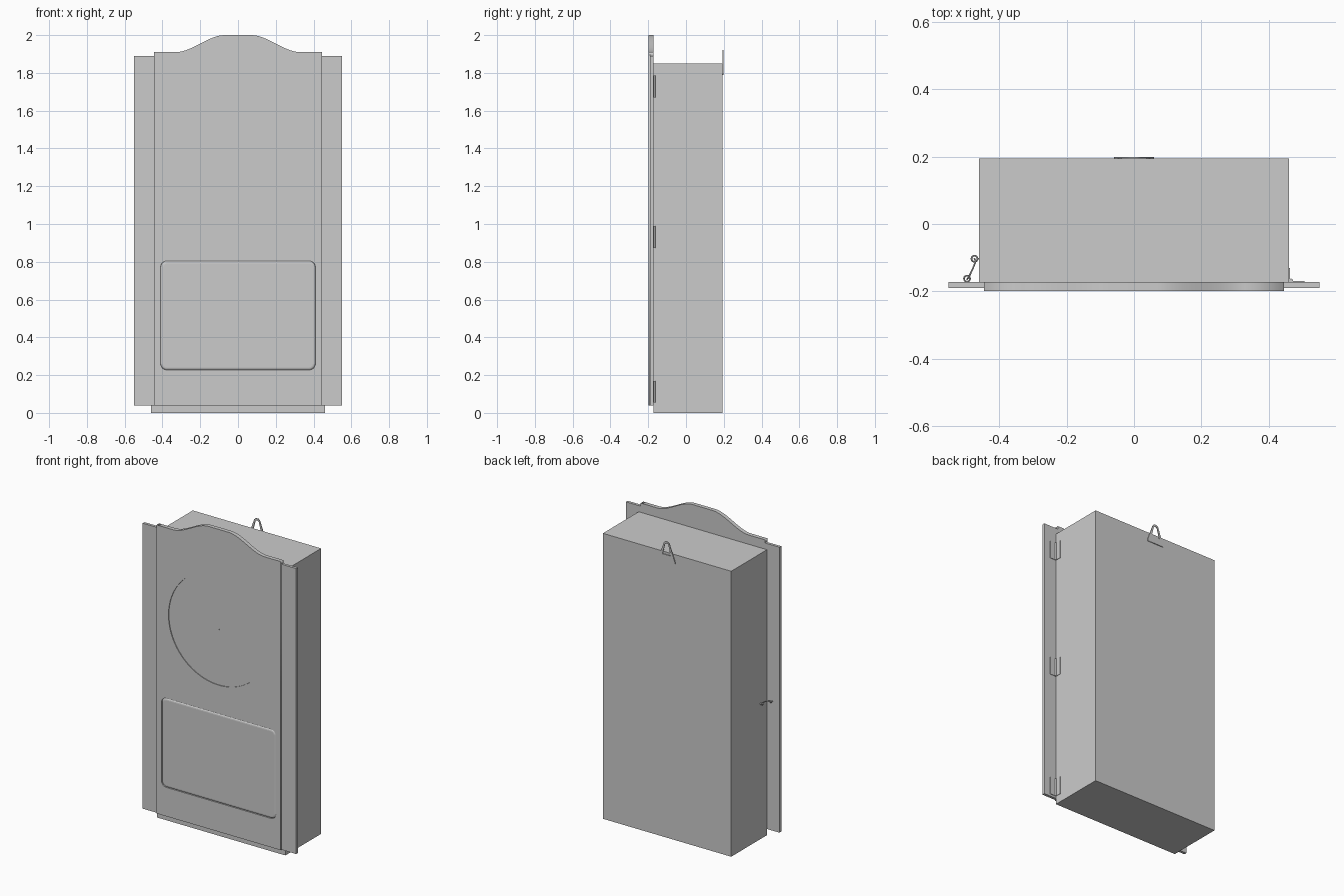
import bpy, bmesh
from math import pi, sin, cos

if "Cube" in bpy.data.objects:
    bpy.data.objects.remove(bpy.data.objects["Cube"])


def box(name, x0, x1, y0, y1, z0, z1):
    bpy.ops.mesh.primitive_cube_add(size=1, location=((x0 + x1) / 2, (y0 + y1) / 2, (z0 + z1) / 2))
    o = bpy.context.object
    o.name = name
    o.dimensions = (x1 - x0, y1 - y0, z1 - z0)
    bpy.ops.object.transform_apply(location=False, rotation=False, scale=True)
    return o


def plate(name, outlines, y0, y1):
    """Flat plate in the xz plane; outlines after the first become holes."""
    cu = bpy.data.curves.new(name, 'CURVE')
    cu.dimensions = '2D'
    cu.fill_mode = 'BOTH'
    cu.extrude = (y1 - y0) / 2
    for pts in outlines:
        sp = cu.splines.new('POLY')
        sp.points.add(len(pts) - 1)
        for p, (x, z) in zip(sp.points, pts):
            p.co = (x, z, 0, 1)
        sp.use_cyclic_u = True
    return finish_curve(name, cu, (0, (y0 + y1) / 2, 0), (pi / 2, 0, 0))


def wire(name, pts, r, cyclic=False):
    cu = bpy.data.curves.new(name, 'CURVE')
    cu.dimensions = '3D'
    cu.bevel_depth = r
    cu.bevel_resolution = 2
    cu.use_fill_caps = True
    sp = cu.splines.new('POLY')
    sp.points.add(len(pts) - 1)
    for p, co in zip(sp.points, pts):
        p.co = (*co, 1)
    sp.use_cyclic_u = cyclic
    o = finish_curve(name, cu)
    bpy.ops.object.shade_smooth_by_angle()
    return o


def finish_curve(name, cu, loc=(0, 0, 0), rot=(0, 0, 0)):
    o = bpy.data.objects.new(name, cu)
    bpy.context.collection.objects.link(o)
    o.location, o.rotation_euler = loc, rot
    bpy.ops.object.select_all(action='DESELECT')
    o.select_set(True)
    bpy.context.view_layer.objects.active = o
    bpy.ops.object.convert(target='MESH')
    return bpy.context.object


def circle(cx, cz, r, n):
    return [(cx + r * cos(2 * pi * i / n), cz + r * sin(2 * pi * i / n)) for i in range(n)]


def round_rect(cx, cz, w, h, r, n=6):
    pts = []
    for k, (sx, sz) in enumerate([(1, 1), (-1, 1), (-1, -1), (1, -1)]):
        for i in range(n + 1):
            a = (k + i / n) * pi / 2
            pts.append((cx + sx * (w - r) + r * cos(a), cz + sz * (h - r) + r * sin(a)))
    return pts


# Case and door back board
box("case", -0.46, 0.46, -0.172, 0.194, 0, 1.85)
box("door_board", -0.55, 0.55, -0.19, -0.172, 0.04, 1.89)

# Front panel with arched crest, dial opening and lower opening
crest = []
for i in range(25):
    t = i / 24
    crest.append((0.33 - 0.26 * t, 1.91 + 0.09 * t * t * (3 - 2 * t)))
right = [(0.445, 0.04), (0.445, 1.91)] + crest
outline = right + [(-x, z) for x, z in reversed(right)]
window = (0, 0.516, 0.41, 0.289, 0.035)
plate("front_panel", [outline, circle(0, 1.35, 0.36, 96), round_rect(*window)], -0.198, -0.19)
plate("crest_backing", [[(0.445, 1.885)] + right[1:] + [(-x, z) for x, z in reversed(right[1:])]
                        + [(-0.445, 1.885)]], -0.19, -0.172)

# Dial and hand shaft
plate("dial", [circle(0, 1.35, 0.36, 96)], -0.193, -0.189)
plate("hand_shaft", [circle(0, 1.35, 0.003, 12)], -0.197, -0.19)

# Lower pad with softened edge
bm = bmesh.new()
rings = []
cx, cz, w, h, r = window
for inset, y in ((0, -0.1895), (0.003, -0.194), (0.008, -0.197), (0.014, -0.198)):
    rings.append([bm.verts.new((x, y, z)) for x, z in
                  round_rect(cx, cz, w - inset, h - inset, r - inset)])
for a, b in zip(rings, rings[1:]):
    for i in range(len(a)):
        j = (i + 1) % len(a)
        bm.faces.new((a[i], a[j], b[j], b[i]))
bm.faces.new(rings[-1])
bm.faces.new(rings[0][::-1])
bmesh.ops.recalc_face_normals(bm, faces=bm.faces)
me = bpy.data.meshes.new("lower_pad")
bm.to_mesh(me)
bm.free()
bpy.context.collection.objects.link(bpy.data.objects.new("lower_pad", me))

# Hinges on the right side
for i, z in enumerate((0.112, 0.932, 1.728)):
    z0, z1 = z - 0.058, z + 0.058
    box(f"hinge_case_leaf_{i}", 0.459, 0.4625, -0.172, -0.13, z0, z1)
    box(f"hinge_door_leaf_{i}", 0.46, 0.505, -0.1725, -0.169, z0, z1)
    bpy.ops.mesh.primitive_cylinder_add(vertices=16, radius=0.006, depth=z1 - z0,
                                        location=(0.465, -0.168, z))
    bpy.context.object.name = f"hinge_pin_{i}"
    bpy.ops.object.shade_smooth_by_angle()

# Hook latch on the left side
zl = 0.88
for name, ex, ey, stem in (("case_eye", -0.473, -0.103, (-0.455, -0.103)),
                           ("door_eye", -0.495, -0.162, (-0.495, -0.175))):
    wire(name, [(x, y, zl) for x, y in circle(ex, ey, 0.009, 16)], 0.0025, True)
    wire(name + "_stem", [(ex + (stem[0] - ex) * 0.5, ey + (stem[1] - ey) * 0.5, zl),
                          (*stem, zl)], 0.0025)
wire("latch_hook", [(-0.473, -0.103, zl - 0.008), (-0.469, -0.11, zl + 0.003),
                    (-0.477, -0.13, zl + 0.006), (-0.49, -0.158, zl + 0.004),
                    (-0.495, -0.164, zl - 0.012)], 0.0025)

# Wall hanger on the back
hang = [(0.06, 1.79), (0.06, 1.80), (0.02, 1.91), (0.01, 1.92)]
hole = [(0.03, 1.835), (0.013, 1.90), (0.008, 1.907)]
plate("wall_hanger", [p + [(-x, z) for x, z in reversed(p)] for p in (hang, hole)], 0.194, 0.199)
